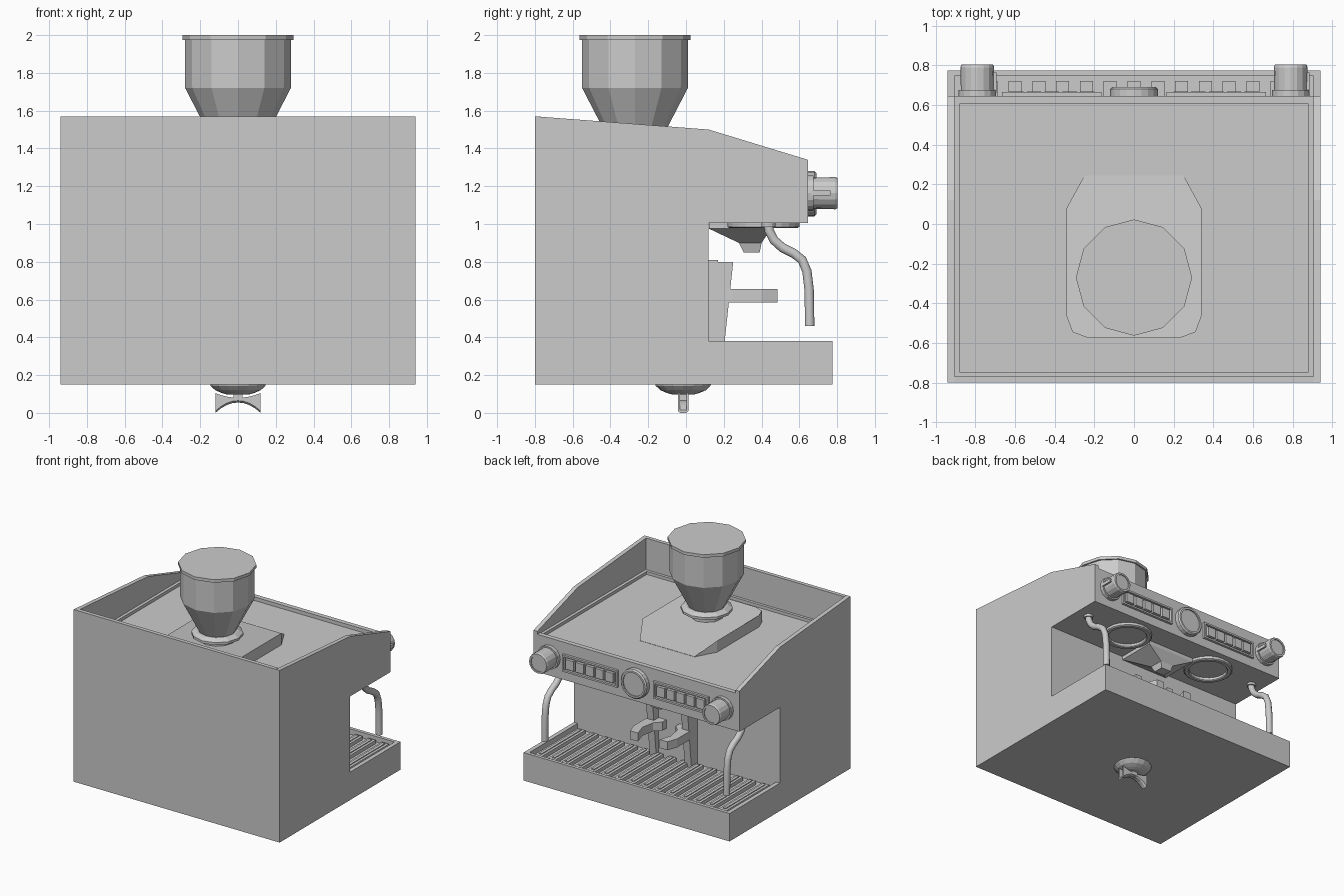
import bpy, bmesh, math
from mathutils import Vector

if "Cube" in bpy.data.objects:
    bpy.data.objects.remove(bpy.data.objects["Cube"])

grey = bpy.data.materials.new("light_grey")
grey.diffuse_color = (0.6, 0.6, 0.6, 1)
grey.use_nodes = True
grey.node_tree.nodes["Principled BSDF"].inputs["Base Color"].default_value = grey.diffuse_color


def loft(name, rings, closed=False):
    """Skin a list of equal-length point rings; cap the ends or close the loop."""
    bm = bmesh.new()
    vs = [[bm.verts.new(p) for p in r] for r in rings]
    n = len(rings[0])
    pairs = list(zip(vs, vs[1:])) + ([(vs[-1], vs[0])] if closed else [])
    for a, b in pairs:
        for i in range(n):
            bm.faces.new((a[i], a[(i + 1) % n], b[(i + 1) % n], b[i]))
    if not closed:
        bm.faces.new(vs[0])
        bm.faces.new(vs[-1])
    bmesh.ops.recalc_face_normals(bm, faces=bm.faces)
    me = bpy.data.meshes.new(name)
    bm.to_mesh(me)
    bm.free()
    me.materials.append(grey)
    ob = bpy.data.objects.new(name, me)
    bpy.context.collection.objects.link(ob)
    return ob


def rect(x0, x1, y0, y1, z):
    return [(x0, y0, z), (x1, y0, z), (x1, y1, z), (x0, y1, z)]


def box(name, x0, x1, y0, y1, z0, z1):
    return loft(name, [rect(x0, x1, y0, y1, z0), rect(x0, x1, y0, y1, z1)])


def side_prism(name, x0, x1, yz):
    return loft(name, [[(x, y, z) for y, z in yz] for x in (x0, x1)])


def turned(name, centre, profile, axis="Z", n=12, closed=False):
    """Revolve (radius, height) pairs about Z or Y."""
    c = Vector(centre)
    rings = []
    for r, h in profile:
        ring = []
        for i in range(n):
            a = 2 * math.pi * i / n
            u, v = r * math.cos(a), r * math.sin(a)
            ring.append(c + Vector((u, v, h) if axis == "Z" else (u, h, v)))
        rings.append(ring)
    return loft(name, rings, closed)


def tube(name, path, radius, n=10):
    """Round pipe along a path lying in a plane of constant x."""
    p = [Vector(q) for q in path]
    rings = []
    for i, q in enumerate(p):
        t = (p[min(i + 1, len(p) - 1)] - p[max(i - 1, 0)]).normalized()
        u = Vector((1, 0, 0))
        v = t.cross(u)
        rings.append([q + radius * (math.cos(a) * u + math.sin(a) * v)
                      for a in (2 * math.pi * k / n for k in range(n))])
    ob = loft(name, rings)
    for o in bpy.context.selected_objects:
        o.select_set(False)
    bpy.context.view_layer.objects.active = ob
    ob.select_set(True)
    bpy.ops.object.shade_smooth_by_angle(angle=math.radians(40))
    return ob


# Main housing with the overhanging head
side_prism("body", -.94, .94, [(-.8, .15), (.12, .15), (.12, 1.005), (.645, 1.005),
                               (.645, 1.285), (-.8, 1.285)])
box("back_wall", -.905, .905, -.8, -.768, 1.285, 1.57)
box("deck_rim_back", -.905, .905, -.768, -.745, 1.285, 1.31)
box("deck_rim_front", -.905, .905, .606, .645, 1.285, 1.315)
for s in (-1, 1):
    side_prism("side_wall", s * .905, s * .94,
               [(-.8, 1.285), (.645, 1.285), (.645, 1.34), (.12, 1.5), (-.8, 1.57)])
    a, b = sorted((s * .88, s * .905))
    box("deck_rim_side", a, b, -.745, .606, 1.285, 1.31)

# Drip tray with grate
box("tray_base", -.94, .94, .12, .775, .15, .335)
box("tray_front", -.94, .94, .747, .775, .335, .38)
for s in (-1, 1):
    a, b = sorted((s * .905, s * .94))
    box("tray_side", a, b, .12, .747, .335, .38)
for i in range(-7, 8):
    x = i * .12
    box("grate_bar", x - .033, x + .033, .16, .72, .335, .365)
    box("grate_ridge", x - .012, x + .012, .18, .70, .365, .372)

# Grinder housing on the deck
half = [(.25, .245, 0), (.34, .08, 1), (.34, -.465, 1), (.31, -.545, 1), (.23, -.575, 1)]
outline = half + [(-x, y, t) for x, y, t in reversed(half)]
loft("grinder_cover", [[(x, y, 1.28) for x, y, t in outline],
                       [(x, y, 1.38 if t else 1.287) for x, y, t in outline]])

# Bean hopper, collar and lid
turned("hopper", (0, -.27, 0), [(.14, 1.45), (.28, 1.72), (.28, 1.975)])
turned("hopper_lid", (0, -.27, 0), [(.293, 1.975), (.293, 2.0)])
turned("hopper_collar", (0, -.27, 0), [(.14, 1.37), (.14, 1.41), (.195, 1.415),
                                       (.195, 1.435), (.16, 1.455)])

# Control panel: gauge, knobs, button strips
turned("gauge", (0, 0, 1.16), [(.12, .64), (.12, .68), (.11, .69), (.095, .69), (.095, .68)],
       "Y", 20)
for s in (-1, 1):
    x = s * .79
    turned("knob_base", (x, 0, 1.163), [(.095, .64), (.095, .675)], "Y", 16)
    turned("knob", (x, 0, 1.163), [(.083, .67), (.085, .79), (.08, .803), (.065, .803),
                                   (.065, .795)], "Y", 16)
    box("knob_pointer", x + .07, x + .096, .66, .765, 1.15, 1.177)
    a, b = sorted((s * .163, s * .665))
    # frame around the strip
    box("strip_top", a, b, .645, .665, 1.205, 1.22)
    box("strip_bottom", a, b, .645, .665, 1.08, 1.095)
    box("strip_end", a, a + .015, .645, .665, 1.095, 1.205)
    box("strip_end", b - .015, b, .645, .665, 1.095, 1.205)
    for i in range(5):
        c = (a + b) / 2 + (i - 2) * .09
        box("button", c - .036, c + .036, .645, .668, 1.11, 1.19)

# Group heads: rings under the overhang
for s in (-1, 1):
    turned("group_ring", (s * .41, .41, 0), [(.19, 1.01), (.19, .985), (.18, .978),
                                             (.155, .978), (.15, .985), (.15, 1.01)],
           n=24, closed=True)
    # Steam wands
    tube("steam_wand", [(s * .83, y, z) for y, z in
         [(.435, 1.01), (.44, .965), (.465, .915), (.51, .875), (.57, .845), (.615, .81),
          (.64, .75), (.652, .65), (.655, .46)]], .026)
    turned("wand_joint", (s * .83, .437, 0), [(.036, 1.006), (.036, .985)])

# Grounds chute
loft("chute", [rect(-.22, .22, .122, .45, 1.005), rect(-.22, .22, .122, .45, .975),
               rect(-.06, .06, .28, .40, .90), rect(-.045, .045, .305, .39, .85)])

# Rest below the chute: back plate, tapered posts and fork
box("rest_plate", -.19, .19, .12, .17, .335, .81)
fork = [(.06, .14), (.17, .14), (.2, .25), (.2, .40), (.17, .485),
        (.1, .485), (.13, .38), (.11, .27), (.06, .22)]
for s in (-1, 1):
    a, b = sorted((s * .13, s * .19))
    loft("rest_post", [rect(a, b, .165, .20, .335), rect(a, b, .165, .25, .80)])
    loft("rest_arm", [[(s * x, y, z) for x, y in fork] for z in (.585, .655)])

# Round drain and double spout under the base
turned("drain_cup", (0, -.015, 0), [(.15, .16), (.145, .143), (.12, .12), (.085, .105),
                                    (.06, .098)], n=16)
rings = []
for i in range(9):
    x = -.12 + i * .03
    t = (x / .12) ** 2
    lo, hi = .055 - .055 * t, .08 + .025 * t
    rings.append([(x, -.015 + y, z) for y, z in
                  [(-.028, lo + .01), (-.015, lo), (.015, lo), (.028, lo + .01), (.028, hi),
                   (.018, hi), (.018, lo + .014), (-.018, lo + .014), (-.018, hi), (-.028, hi)]])
loft("double_spout", rings)
box("spout_stem", -.025, .025, -.04, .01, .06, .105)
